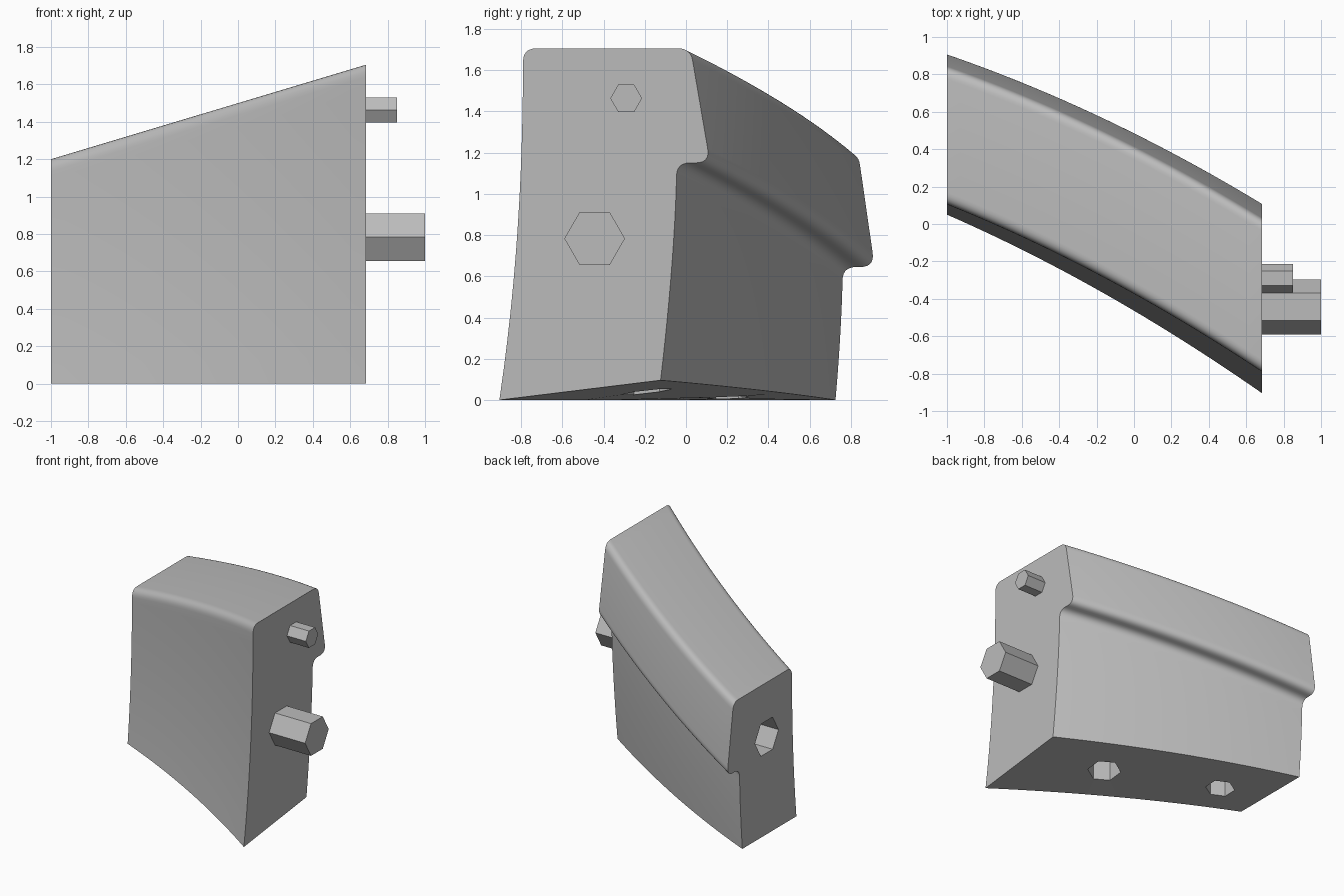
import bpy, bmesh, math
from mathutils import Vector, Matrix

old = bpy.data.objects.get("Cube")
if old:
    bpy.data.objects.remove(old, do_unlink=True)

grey = bpy.data.materials.new("plain grey")
grey.use_nodes = True
colour = (0.5, 0.5, 0.5, 1)
grey.diffuse_color = colour
grey.node_tree.nodes["Principled BSDF"].inputs["Base Color"].default_value = colour

X_LEFT, X_RIGHT = -1.0, 0.685


def add_object(name, bm):
    bmesh.ops.recalc_face_normals(bm, faces=bm.faces)
    mesh = bpy.data.meshes.new(name)
    bm.to_mesh(mesh)
    bm.free()
    mesh.materials.append(grey)
    obj = bpy.data.objects.new(name, mesh)
    bpy.context.collection.objects.link(obj)
    return obj


def hex_prism(name, start, axis, length, radius):
    """Six-sided bar with two corners pointing along y."""
    bm = bmesh.new()
    axis = Vector(axis)
    side = Vector((0, 1, 0))
    up = axis.cross(side)
    rings = []
    for offset in (0, length):
        rings.append([bm.verts.new(Vector(start) + axis * offset
                      + radius * (side * math.cos(k * math.pi / 3) + up * math.sin(k * math.pi / 3)))
                      for k in range(6)])
    for ring in rings:
        bm.faces.new(ring)
    for k in range(6):
        n = (k + 1) % 6
        bm.faces.new((rings[0][k], rings[0][n], rings[1][n], rings[1][k]))
    return add_object(name, bm)


def wall(foot, head, power, steps=12):
    """Wall line that bends towards upright as it rises."""
    (y0, z0), (y1, z1) = foot, head
    return [Vector((y0 + (y1 - y0) * (1 - (1 - k / steps) ** power), z0 + (z1 - z0) * k / steps))
            for k in range(steps)]


def rounded(before, corner, after, size, steps=7):
    a, c, b = Vector(before), Vector(corner), Vector(after)
    p = c + (a - c).normalized() * size
    q = c + (b - c).normalized() * size
    return [p * (1 - t) ** 2 + c * 2 * t * (1 - t) + q * t * t
            for t in (k / steps for k in range(steps + 1))]


def section(front_foot, front_top, back_top, lip, step, back_foot):
    """Closed y-z outline: front wall, rounded top, lip, step, back wall."""
    front = [p for p in wall(front_foot, front_top, 2.2) if p.y < front_top[1] - 0.08]
    back = [p for p in wall(back_foot, step, 1.6) if p.y < step[1] - 0.08]
    return (front
            + rounded(front[-1], front_top, back_top, 0.065)
            + rounded(front_top, back_top, lip, 0.06)
            + rounded(back_top, lip, step, 0.07)
            + rounded(lip, step, back[-1], 0.065)
            + back[::-1])


# Curved block lofted between its two end sections
right = section((-0.905, 0), (-0.79, 1.705), (0.022, 1.705), (0.117, 1.15), (-0.045, 1.15), (-0.135, 0))
left = section((0.05, 0), (0.105, 1.2), (0.835, 1.2), (0.915, 0.645), (0.76, 0.645), (0.725, 0))
SEGMENTS, BULGE = 24, 0.055
bm = bmesh.new()
rings = []
for s in range(SEGMENTS + 1):
    t = s / SEGMENTS
    x = X_LEFT + (X_RIGHT - X_LEFT) * t
    bow = BULGE * 4 * t * (1 - t)
    points = [l.lerp(r, t) for l, r in zip(left, right)]
    rings.append([bm.verts.new((x, p.x + bow, p.y)) for p in points])
count = len(left)
for a, b in zip(rings, rings[1:]):
    for k in range(count - 1):
        bm.faces.new((a[k], a[k + 1], b[k + 1], b[k]))
# Underside is one flat face
bm.faces.new([r[0] for r in rings] + [r[-1] for r in reversed(rings)])
bm.faces.new(rings[0])
bm.faces.new(rings[-1])
block = add_object("curved_block", bm)

# Hexagonal sockets in the end and the underside
sockets = [
    hex_prism("end_socket_cutter", (X_LEFT - 0.05, 0.42, 0.77), (1, 0, 0), 0.37, 0.147),
    hex_prism("base_socket_cutter", (0.13, -0.19, -0.05), (0, 0, 1), 0.35, 0.125),
    hex_prism("outer_base_socket_cutter", (-0.67, 0.2, -0.05), (0, 0, 1), 0.35, 0.11),
]
bpy.context.view_layer.objects.active = block
for cutter in sockets:
    cutter.hide_render = True
    mod = block.modifiers.new(cutter.name, 'BOOLEAN')
    mod.operation = 'DIFFERENCE'
    mod.solver = 'EXACT'
    mod.object = cutter
    bpy.ops.object.modifier_apply(modifier=mod.name)
    bpy.data.objects.remove(cutter, do_unlink=True)

for obj in bpy.context.selected_objects:
    obj.select_set(False)
block.select_set(True)
bpy.ops.object.shade_smooth_by_angle(angle=math.radians(30))

# Hexagonal pegs on the tall end
hex_prism("large_peg", (X_RIGHT - 0.02, -0.443, 0.783), (1, 0, 0), 0.335, 0.147)
hex_prism("small_peg", (X_RIGHT - 0.02, -0.29, 1.463), (1, 0, 0), 0.185, 0.077)
